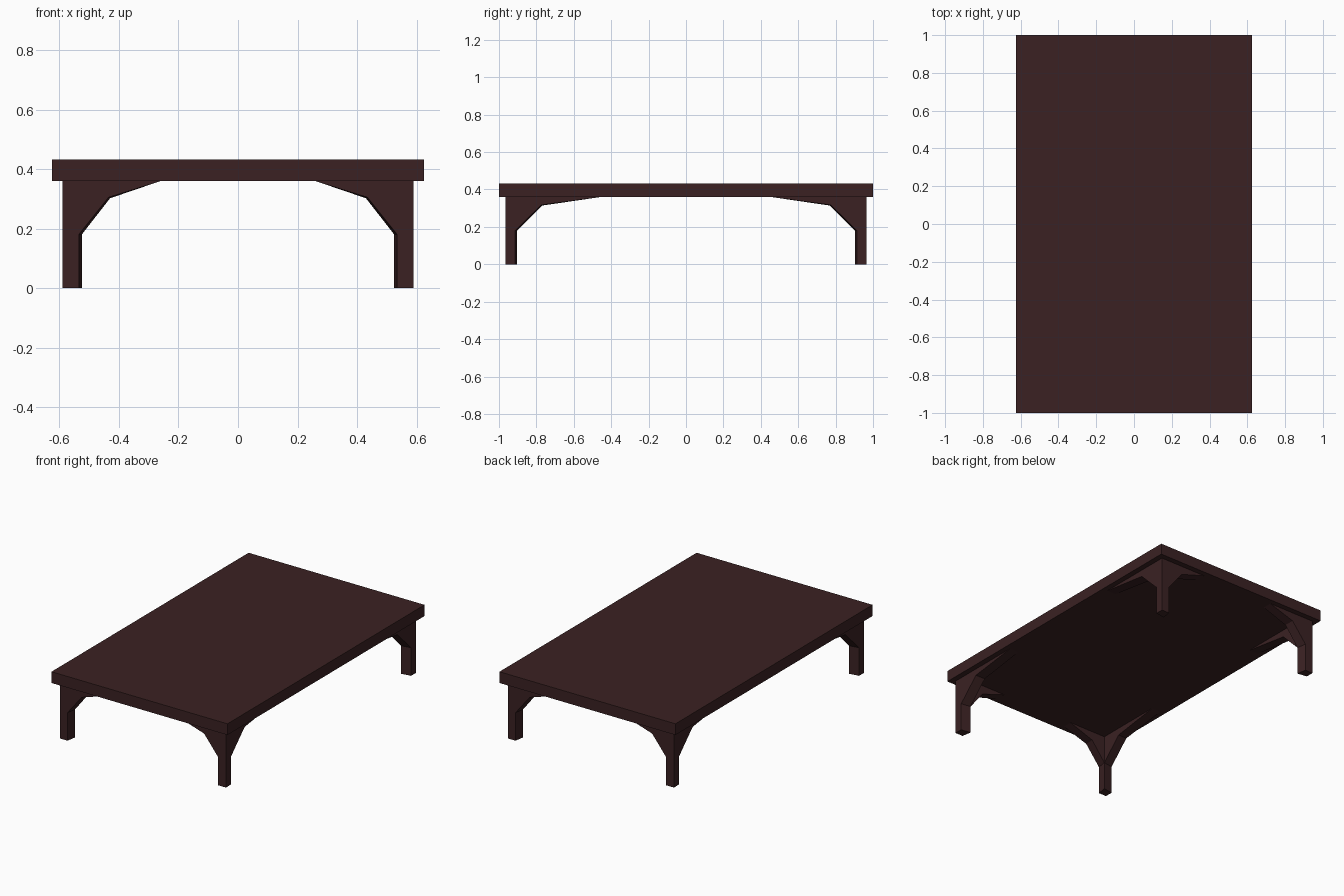
import bpy
import bmesh

cube = bpy.data.objects.get("Cube")
if cube:
    bpy.data.objects.remove(cube, do_unlink=True)

# Single dark wood colour
wood = bpy.data.materials.new("dark_wood")
wood.use_nodes = True
colour = (0.043, 0.0155, 0.0165, 1)
wood.diffuse_color = colour
wood.node_tree.nodes["Principled BSDF"].inputs["Base Color"].default_value = colour

HALF_X, HALF_Y, TOP = 0.625, 1.0, 0.432
UNDER, SHOULDER = 0.36, 0.18
LEG_X, LEG_Y = 0.59, 0.965          # outer leg faces
EDGE_X, EDGE_Y = 0.535, 0.913       # inner ends of the outer faces
INNER_X, INNER_Y = 0.525, 0.903     # inside corner of the leg


def loft(bm, first, second):
    """Closed solid between two matching outlines."""
    a = [bm.verts.new(p) for p in first]
    b = [bm.verts.new(p) for p in second]
    bm.faces.new(a)
    bm.faces.new(b[::-1])
    for i in range(len(a)):
        j = (i + 1) % len(a)
        bm.faces.new((a[i], b[i], b[j], a[j]))


def finish(bm, name):
    bmesh.ops.recalc_face_normals(bm, faces=bm.faces[:])
    mesh = bpy.data.meshes.new(name)
    bm.to_mesh(mesh)
    bm.free()
    mesh.materials.append(wood)
    obj = bpy.data.objects.new(name, mesh)
    bpy.context.collection.objects.link(obj)


def bracket(start, knee, knee_z, tip):
    """Outline of a corner bracket as (distance, height) pairs."""
    return [(start, SHOULDER), (knee, knee_z), (tip, UNDER), (start, UNDER)]


def build_leg(name, sx, sy):
    bm = bmesh.new()
    # Post, slightly thicker toward its inside corner
    foot = [(LEG_X, LEG_Y), (EDGE_X, LEG_Y), (INNER_X, INNER_Y), (LEG_X, EDGE_Y)]
    loft(bm, [(x, y, 0) for x, y in foot], [(x, y, UNDER) for x, y in foot])
    # Bracket along the short side
    loft(bm, [(d, LEG_Y, z) for d, z in bracket(EDGE_X, 0.435, 0.305, 0.26)],
         [(d, INNER_Y, z) for d, z in bracket(INNER_X, 0.43, 0.302, 0.26)])
    # Bracket along the long side
    loft(bm, [(LEG_X, d, z) for d, z in bracket(EDGE_Y, 0.775, 0.317, 0.455)],
         [(INNER_X, d, z) for d, z in bracket(INNER_Y, 0.77, 0.314, 0.455)])
    for v in bm.verts:
        v.co.x *= sx
        v.co.y *= sy
    finish(bm, name)


# Tabletop slab
bm = bmesh.new()
corners = [(-HALF_X, -HALF_Y), (HALF_X, -HALF_Y), (HALF_X, HALF_Y), (-HALF_X, HALF_Y)]
loft(bm, [(x, y, UNDER) for x, y in corners], [(x, y, TOP) for x, y in corners])
finish(bm, "tabletop")

# Four bracketed legs
for depth, sy in (("front", -1), ("back", 1)):
    for side, sx in (("right", -1), ("left", 1)):
        build_leg(f"{depth}_{side}_leg", sx, sy)
